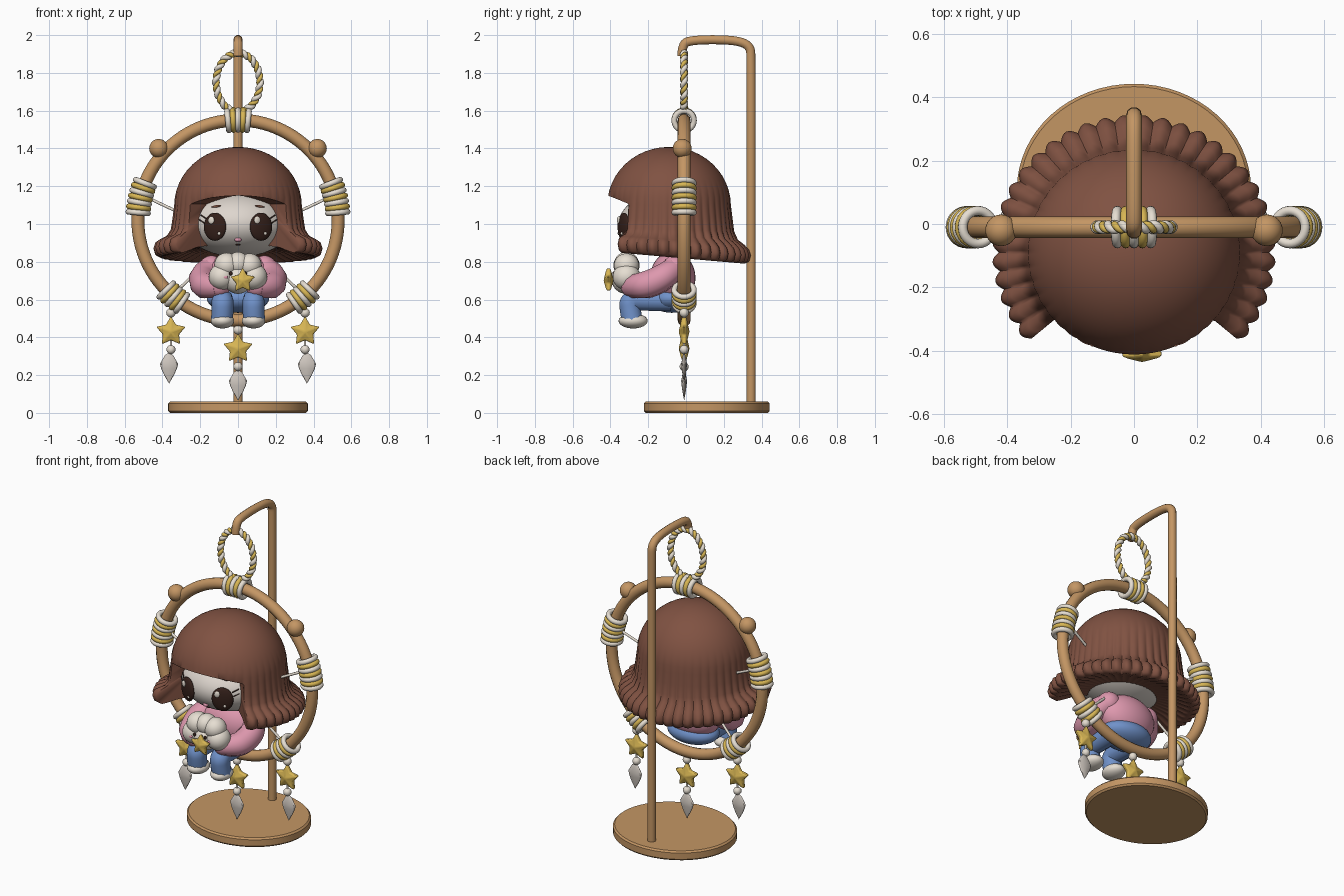
import bpy, bmesh, math
from math import sin, cos, pi, tau, radians
from mathutils import Vector

if "Cube" in bpy.data.objects:
    bpy.data.objects.remove(bpy.data.objects["Cube"])


def material(name, *rgb):
    lin = [((c / 255 + 0.055) / 1.055) ** 2.4 for c in rgb] + [1]
    m = bpy.data.materials.new(name)
    m.use_nodes = True
    m.diffuse_color = lin
    m.node_tree.nodes["Principled BSDF"].inputs["Base Color"].default_value = lin
    return m


WOOD = material("tan wood", 196, 150, 100)
HAIR = material("brown hair", 128, 82, 66)
SKIN = material("pale skin", 222, 214, 206)
DARK = material("dark brown", 52, 32, 26)
PINK = material("pink knit", 222, 152, 174)
BLUE = material("blue denim", 112, 146, 202)
GOLD = material("golden yellow", 216, 182, 84)
WHITE = material("cream white", 230, 222, 210)
LEAF = material("pale feather", 208, 200, 192)
HOOP_Z, HOOP_R, HOOP_Y = 1.02, 0.53, -0.01


def finish(ob, name, mat, angle=50):
    ob.name = name
    ob.data.materials.clear()
    ob.data.materials.append(mat)
    bpy.ops.object.select_all(action="DESELECT")
    ob.select_set(True)
    bpy.context.view_layer.objects.active = ob
    if angle:
        bpy.ops.object.shade_smooth_by_angle(angle=radians(angle))
    return ob


def ball(name, loc, size, mat, rot=(0, 0, 0), seg=24):
    bpy.ops.mesh.primitive_uv_sphere_add(segments=seg, ring_count=seg * 2 // 3, location=loc, rotation=rot)
    ob = bpy.context.object
    ob.scale = size if isinstance(size, tuple) else (size,) * 3
    return finish(ob, name, mat)


def torus(name, loc, major, minor, mat, rot, seg=32):
    bpy.ops.mesh.primitive_torus_add(location=loc, rotation=rot, major_radius=major, minor_radius=minor,
                                     major_segments=seg, minor_segments=12)
    return finish(bpy.context.object, name, mat, 80)


def tube(name, pts, radius, mat, closed=False, widths=None, kind="NURBS"):
    cu = bpy.data.curves.new(name, "CURVE")
    cu.dimensions = "3D"
    cu.bevel_depth, cu.bevel_resolution, cu.use_fill_caps = radius, 3, True
    sp = cu.splines.new(kind)
    sp.points.add(len(pts) - 1)
    for i, p in enumerate(pts):
        sp.points[i].co = (*p, 1)
        sp.points[i].radius = widths[i] if widths else 1
    sp.use_cyclic_u = closed
    if kind == "NURBS":
        sp.order_u, sp.use_endpoint_u, sp.resolution_u = 3, True, 8
    ob = bpy.data.objects.new(name, cu)
    bpy.context.collection.objects.link(ob)
    bpy.ops.object.select_all(action="DESELECT")
    ob.select_set(True)
    bpy.context.view_layer.objects.active = ob
    bpy.ops.object.convert(target="MESH")
    return finish(bpy.context.object, name, mat)


def mesh_object(name, bm, mat, angle=50):
    bmesh.ops.remove_doubles(bm, verts=bm.verts, dist=1e-5)
    bmesh.ops.recalc_face_normals(bm, faces=bm.faces)
    me = bpy.data.meshes.new(name)
    bm.to_mesh(me)
    bm.free()
    ob = bpy.data.objects.new(name, me)
    bpy.context.collection.objects.link(ob)
    return finish(ob, name, mat, angle)


def revolve(name, column, count, mat, angle=50):
    """Skin around z; column(angle) gives the points from top to bottom."""
    bm = bmesh.new()
    cols = [[bm.verts.new(p) for p in column(tau * i / count)] for i in range(count)]
    for a, b in zip(cols, cols[1:] + cols[:1]):
        for k in range(len(a) - 1):
            bm.faces.new((a[k], a[k + 1], b[k + 1], b[k]))
    return mesh_object(name, bm, mat, angle)


def star(name, loc, size, thick=0.03):
    bm = bmesh.new()
    rim = []
    for i in range(10):
        r = size if i % 2 == 0 else size * 0.55
        a = pi / 2 + i * pi / 5
        rim.append([bm.verts.new((r * cos(a), s * thick * 0.4, r * sin(a))) for s in (-1, 1)])
    tips = [bm.verts.new((0, s * thick, 0)) for s in (-1, 1)]
    for a, b in zip(rim, rim[1:] + rim[:1]):
        bm.faces.new((a[0], b[0], b[1], a[1]))
        for s in (0, 1):
            bm.faces.new((a[s], b[s], tips[s]))
    ob = mesh_object(name, bm, GOLD, 35)
    ob.location = loc
    mod = ob.modifiers.new("soft edges", "BEVEL")
    mod.width, mod.segments = 0.006, 2


# Stand
BASE = [(0, 0.06), (0.36, 0.06), (0.37, 0.05), (0.37, 0.01), (0.36, 0), (0, 0)]
revolve("stand_base", lambda t: [(r * cos(t), 0.11 + r * 0.9 * sin(t), z) for r, z in BASE], 64, WOOD, 40)
tube("stand_pole", [(0, y, z) for y, z in [(0.345, 0.04), (0.345, 1.0), (0.345, 1.88), (0.34, 1.94), (0.28, 1.97),
     (0.15, 1.977), (0.03, 1.972), (-0.02, 1.955), (-0.022, 1.89)]], 0.025, WOOD)

# Hoop with knobs and cord wraps
torus("hoop", (0, HOOP_Y, HOOP_Z), HOOP_R, 0.034, WOOD, (pi / 2, 0, 0), 96)


def wrap(name, degrees, count):
    for k in range(count):
        a = radians(degrees) + (k - (count - 1) / 2) * 0.05
        loc = (HOOP_R * cos(a), HOOP_Y, HOOP_Z + HOOP_R * sin(a))
        torus(f"{name}_{k}", loc, 0.052, 0.015, GOLD if k % 2 else WHITE, (0, -a, 0))


wrap("top_wrap", 90, 5)
for side, s in (("left", 1), ("right", -1)):
    ball(f"{side}_knob", (s * 0.42, -0.02, 1.40), 0.05, WOOD)
    wrap(f"{side}_side_wrap", 90 - s * 77, 7)
    wrap(f"{side}_lower_wrap", 90 - s * 140, 5)
    tube(f"{side}_upper_string", [(s * 0.48, -0.01, 1.14), (s * 0.31, -0.04, 1.06)], 0.008, WHITE, kind="POLY")
    tube(f"{side}_lower_string", [(s * 0.33, -0.01, 0.64), (s * 0.16, -0.04, 0.80)], 0.008, WHITE, kind="POLY")

# Twisted hanging loop
for label, mat, phase in (("white", WHITE, 0), ("gold", GOLD, pi)):
    pts = []
    for i in range(200):
        t = tau * i / 200
        w = 14 * t + phase
        r = 0.009 * cos(w)
        pts.append(((0.116 + r) * cos(t), HOOP_Y + 0.009 * sin(w), 1.75 + (0.155 + r) * sin(t)))
    tube(f"{label}_loop_strand", pts, 0.013 if mat is WHITE else 0.011, mat, True, kind="POLY")

# Hanging charms
FEATHER = [(0, 0), (0.022, -0.015), (0.048, -0.06), (0.042, -0.085), (0.026, -0.12), (0, -0.165)]
for label, x, top in (("left", 0.355, 0.53), ("right", -0.355, 0.53), ("middle", 0, 0.44)):
    ball(f"{label}_upper_bead", (x, HOOP_Y, top), 0.025, WHITE, seg=16)
    tube(f"{label}_charm_string", [(x, HOOP_Y, top + 0.04), (x, HOOP_Y, top - 0.22)], 0.006, WHITE, kind="POLY")
    star(f"{label}_star", (x, HOOP_Y, top - 0.1), 0.082)
    ball(f"{label}_lower_bead", (x, HOOP_Y, top - 0.195), 0.024, WHITE, seg=16)
    leaf = revolve(f"{label}_feather", lambda t: [(r * cos(t), r * 0.32 * sin(t), z) for r, z in FEATHER], 12, LEAF, 30)
    leaf.location = (x - 0.01 * (x < 0) + 0.01 * (x > 0), HOOP_Y, top - 0.21)

# Bobbed hair: dome, flared scalloped rim, ridged underside and an opening for the face
HAIR_Y = -0.09
DOME = [(0.337 * sin(a), 1.10 + 0.308 * cos(a)) for a in [i * pi / 24 for i in range(13)]]
RIM = [(0.345, 1.03), (0.353, 0.97), (0.37, 0.937), (0.405, 0.918), (0.43, 0.9), (0.44, 0.87), (0.43, 0.838),
       (0.405, 0.825), (0.37, 0.835), (0.3, 0.86), (0.15, 0.885), (0, 0.89)]
OPENING = radians(49)


def hair_column(t):
    front = math.remainder(t + pi / 2, tau)
    fringe = 1.15 - 0.045 * (front / OPENING) ** 2
    ridge = abs(sin(t * 22)) - 0.6
    out, tucked = [], 0
    for r, z in DOME + RIM:
        amount = min(1, max(0, (1.22 - z) / 0.3)) * min(1, r / 0.4)
        r += ridge * amount * 0.02 * (1 if z < 0.95 else 0.6)
        if abs(front) < OPENING and z < fringe:
            r, z = max(0.15, 0.332 - 0.07 * tucked), fringe
            tucked += 1
        y = HAIR_Y + r * 0.97 * sin(t)
        z -= 0.035 * min(1, max(0, (1.0 - z) / 0.1)) * (y - HAIR_Y) / 0.4
        out.append((r * cos(t), y, z))
    return out


revolve("hair", hair_column, 352, HAIR, 60)

# Face
FACE_C, FACE_S = Vector((0, -0.085, 1.0)), (0.285, 0.272, 0.175)
ball("head", FACE_C, FACE_S, SKIN, seg=48)


def face_y(x, z):
    k = 1 - (x / FACE_S[0]) ** 2 - ((z - FACE_C.z) / FACE_S[2]) ** 2
    return FACE_C.y - FACE_S[1] * math.sqrt(max(0, k))


for side, s in (("left", 1), ("right", -1)):
    turn = (0, 0, s * 0.42)
    x = s * 0.122
    y = face_y(x, 0.985)
    ball(f"{side}_eye", (x, y, 0.985), (0.064, 0.022, 0.074), DARK, turn)
    ball(f"{side}_eye_shine", (x - 0.02, y - 0.02 + s * -0.006, 1.02), (0.018, 0.008, 0.02), WHITE, turn, 12)
    ball(f"{side}_eye_glint", (x + 0.022, y - 0.017 + s * 0.008, 0.95), (0.009, 0.007, 0.009), WHITE, turn, 12)
    ball(f"{side}_brow", (s * 0.115, face_y(s * 0.115, 1.093), 1.093), (0.028, 0.009, 0.007), HAIR, (0, s * 0.15, s * 0.4), 12)
    for k in (0, 1):
        lx, lz = s * (0.178 - 0.008 * k), 1.005 + 0.025 * k
        ex, ez = lx + s * 0.028, lz + 0.018
        tube(f"{side}_lash_{k}", [(lx, face_y(lx, lz) - 0.004, lz), (ex, face_y(ex, ez) - 0.006, ez)], 0.003, DARK, kind="POLY")
ball("nose", (0, face_y(0, 0.917), 0.917), (0.018, 0.014, 0.012), PINK, seg=16)
ball("mouth", (0, face_y(0, 0.89), 0.89), (0.014, 0.008, 0.005), DARK, seg=12)

# Body, arms and legs
ball("torso", (0, -0.07, 0.715), (0.185, 0.12, 0.14), PINK, seg=32)
ball("hips", (0, -0.075, 0.605), (0.165, 0.12, 0.075), BLUE, seg=32)
for side, s in (("left", 1), ("right", -1)):
    ball(f"{side}_shoulder", (s * 0.14, -0.06, 0.765), 0.068, PINK)
    tube(f"{side}_sleeve", [(s * 0.14, -0.06, 0.765), (s * 0.19, -0.1, 0.73), (s * 0.185, -0.18, 0.685),
         (s * 0.165, -0.25, 0.67), (s * 0.1, -0.29, 0.67)], 0.07, PINK, widths=[0.9, 1, 1.08, 1, 0.85])
    ball(f"{side}_cuff", (s * 0.1, -0.285, 0.67), 0.06, PINK)
    tube(f"{side}_leg", [(s * 0.085, -0.08, 0.595), (s * 0.082, -0.2, 0.595), (s * 0.082, -0.3, 0.6),
         (s * 0.082, -0.295, 0.54), (s * 0.085, -0.285, 0.49)], 0.058, BLUE)
    ball(f"{side}_shoe", (s * 0.082, -0.28, 0.487), (0.062, 0.077, 0.04), WHITE)

# Cloud cushion with a tiny face and a star
for i, (x, z, r) in enumerate([(-0.085, 0.72, 0.07), (0.085, 0.72, 0.07), (-0.06, 0.782, 0.066), (0.062, 0.78, 0.064),
                               (0, 0.705, 0.075), (0, 0.79, 0.062)]):
    ball(f"cloud_lobe_{i}", (x, -0.315, z), (r, r * 1.05, r), WHITE)
for side, s in (("left", 1), ("right", -1)):
    ball(f"cloud_{side}_eye", (s * 0.038, -0.383, 0.738), (0.009, 0.007, 0.011), DARK, seg=12)
    ball(f"cloud_{side}_cheek", (s * 0.068, -0.381, 0.718), (0.015, 0.007, 0.009), PINK, seg=12)
star("held_star", (0.025, -0.41, 0.70), 0.068, 0.028)
